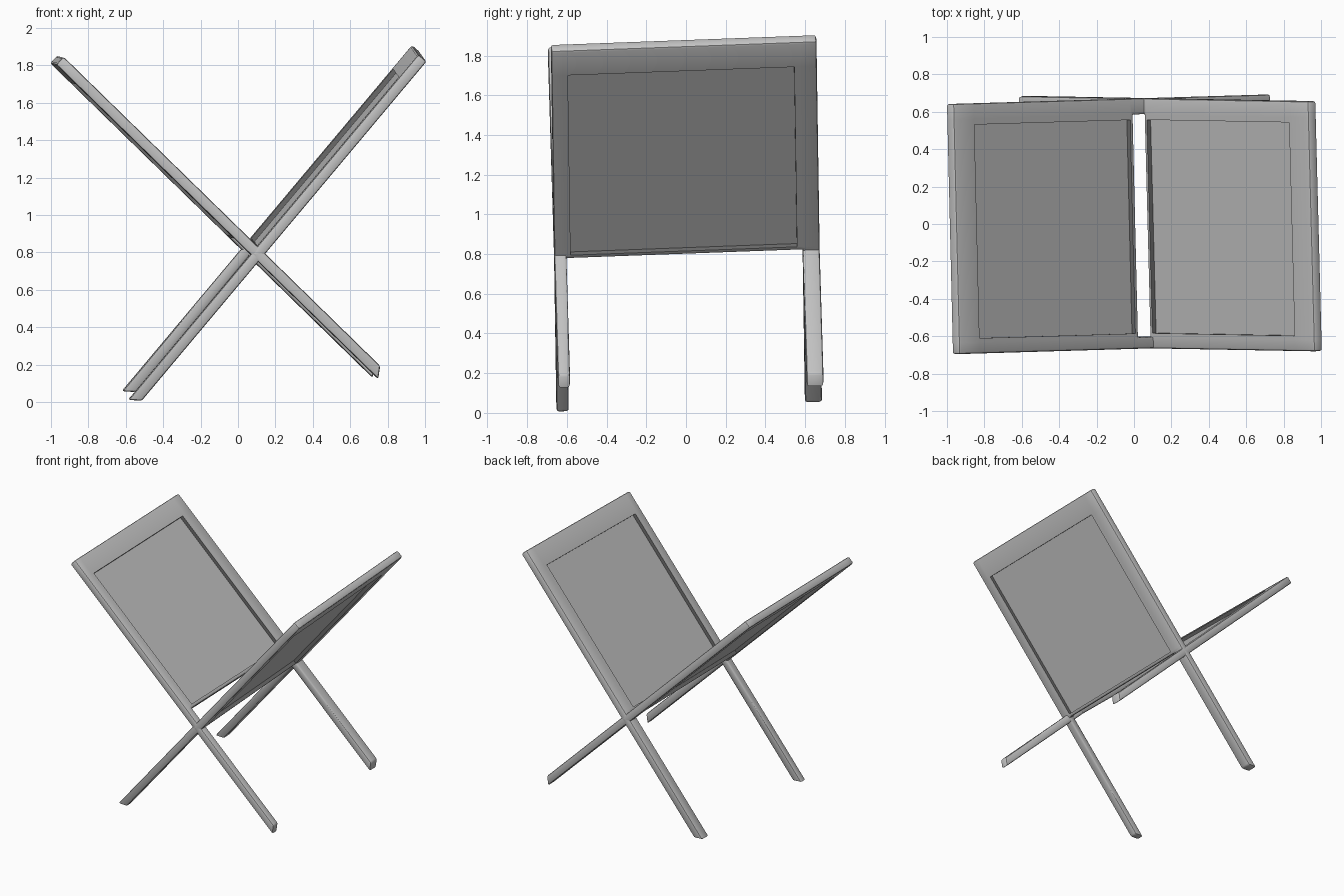
import bpy
import bmesh
from mathutils import Matrix, Vector

cube = bpy.data.objects.get("Cube")
if cube:
    bpy.data.objects.remove(cube, do_unlink=True)

THICK = 0.058
# Positions across the width: outer side, leg inside, panel opening, and back again
ACROSS = [-0.672, -0.611, -0.59, 0.552, 0.581, 0.666]


def make_material(name, level):
    mat = bpy.data.materials.new(name)
    mat.use_nodes = True
    colour = (level, level, level, 1)
    mat.diffuse_color = colour
    mat.node_tree.nodes["Principled BSDF"].inputs["Base Color"].default_value = colour
    return mat


light_grey = make_material("light_grey", 0.55)
dark_grey = make_material("dark_grey", 0.15)


def placement(along, across, origin):
    """Axes: x runs up the frame, y across it, z through its thickness."""
    u = Vector(across).normalized()
    d = Vector(along)
    d = (d - u * d.dot(u)).normalized()
    matrix = Matrix((d, u, d.cross(u))).transposed().to_4x4()
    matrix.translation = Vector(origin)
    return matrix


def finish(bm, name, matrix):
    bmesh.ops.recalc_face_normals(bm, faces=bm.faces)
    mesh = bpy.data.meshes.new(name)
    bm.to_mesh(mesh)
    bm.free()
    mesh.transform(matrix)
    mesh.materials.append(light_grey)
    mesh.materials.append(dark_grey)
    obj = bpy.data.objects.new(name, mesh)
    bpy.context.collection.objects.link(obj)
    bpy.ops.object.select_all(action='DESELECT')
    obj.select_set(True)
    bpy.context.view_layer.objects.active = obj
    bpy.ops.object.shade_smooth_by_angle(angle=0.6)


def build_frame(name, matrix, rows, foot_slant):
    """A rectangular frame with two legs, cut from one board."""
    bm = bmesh.new()
    grid = [[bm.verts.new((s, v, -THICK / 2)) for v in ACROSS] for s in rows]
    for i in range(len(rows) - 1):
        for j in range(len(ACROSS) - 1):
            leg_gap = i == 0 and 0 < j < 4
            opening = i == 2 and j == 2
            if not (leg_gap or opening):
                bm.faces.new((grid[i][j], grid[i + 1][j],
                              grid[i + 1][j + 1], grid[i][j + 1]))
    loose = [v for v in bm.verts if not v.link_faces]
    bmesh.ops.delete(bm, geom=loose, context='VERTS')
    made = bmesh.ops.extrude_face_region(bm, geom=bm.faces[:])
    top = [g for g in made["geom"] if isinstance(g, bmesh.types.BMVert)]
    bmesh.ops.translate(bm, verts=top, vec=(0, 0, THICK))

    # Slanted feet
    for v in bm.verts:
        if abs(v.co.x - rows[0]) < 1e-5 and v.co.z > 0:
            v.co.x += foot_slant
    bmesh.ops.recalc_face_normals(bm, faces=bm.faces)

    # Dark walls around the panel opening
    def in_opening(v):
        return (rows[2] - 1e-4 < v.co.x < rows[3] + 1e-4
                and ACROSS[2] - 1e-4 < v.co.y < ACROSS[3] + 1e-4)
    for face in bm.faces:
        face.material_index = int(all(in_opening(v) for v in face.verts))

    # Soften every outer corner but keep the panel opening crisp
    sharp = [e for e in bm.edges
             if len(e.link_faces) == 2 and e.calc_face_angle() > 0.5
             and not all(in_opening(v) for v in e.verts)]
    bmesh.ops.bevel(bm, geom=sharp, offset=0.012, offset_type='OFFSET', material=0,
                    segments=2, profile=0.5, affect='EDGES', clamp_overlap=True)
    finish(bm, name, matrix)


def build_panel(name, matrix, rows):
    """Thin board sunk into the middle of the frame opening."""
    lip = 0.008
    bm = bmesh.new()
    bmesh.ops.create_cube(bm, size=1)
    size = (rows[3] - rows[2] + 2 * lip, ACROSS[3] - ACROSS[2] + 2 * lip, 0.006)
    centre = ((rows[2] + rows[3]) / 2, (ACROSS[2] + ACROSS[3]) / 2, 0)
    bmesh.ops.scale(bm, verts=bm.verts, vec=size)
    bmesh.ops.translate(bm, verts=bm.verts, vec=centre)
    finish(bm, name, matrix)


# Each half: name, up direction, across direction, origin, rows from foot to top, slant
halves = [
    ("right_half", (-0.7155, -0.021, 0.6985), (-0.024, 1, 0.006),
     (0.4415, 0.018, 0.4522), [-0.395, 0.63, 0.655, 1.82, 1.971], -0.042),
    ("left_half", (0.643, -0.0116, 0.766), (-0.026, 1, 0.037),
     (-0.3493, 0.015, 0.2932), [-0.318, 0.683, 0.707, 1.89, 2.051], -0.043),
]
for name, along, across, origin, rows, slant in halves:
    matrix = placement(along, across, origin)
    build_frame(name + "_frame", matrix, rows, slant)
    build_panel(name + "_panel", matrix, rows)
